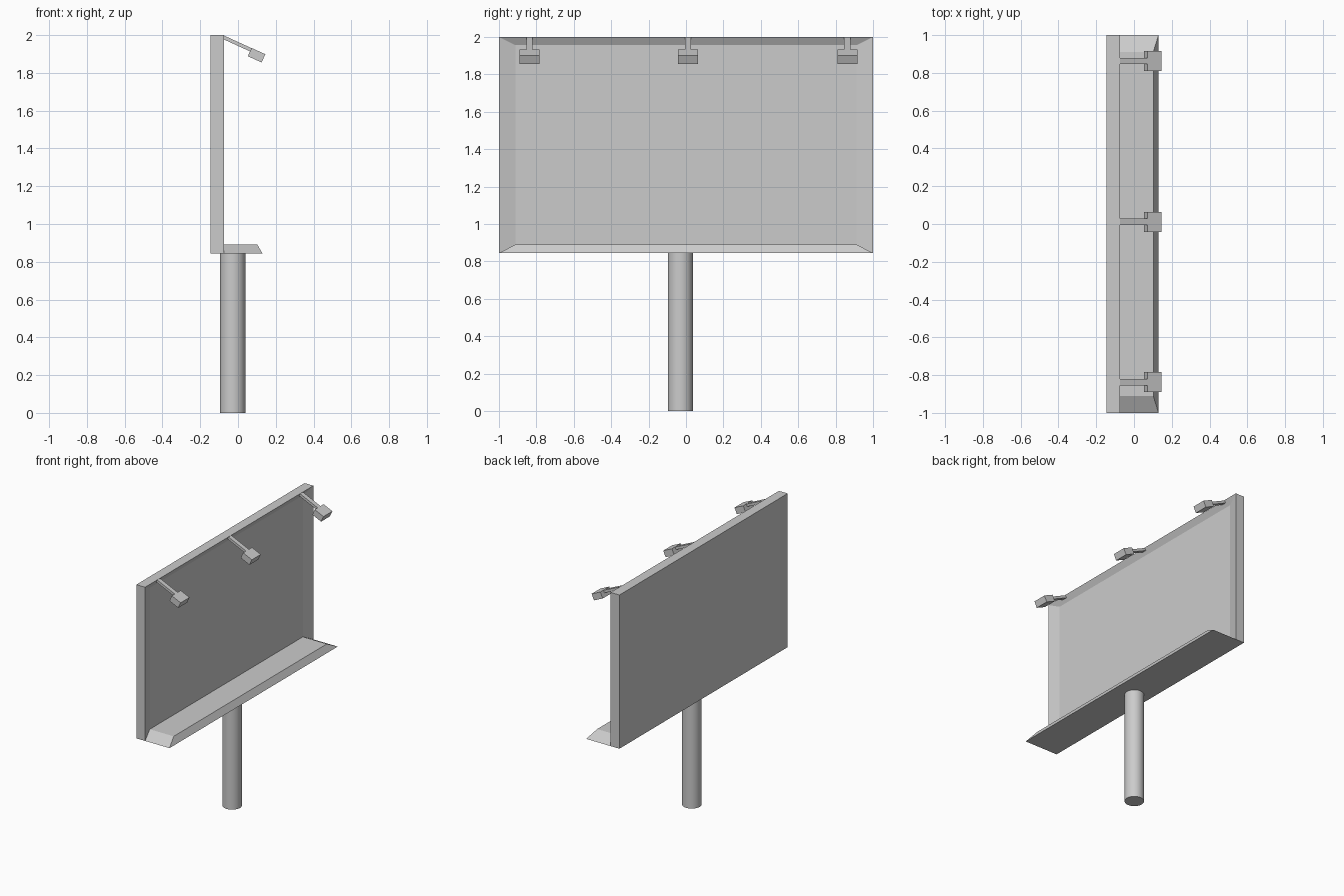
import bpy, bmesh, math
from mathutils import Vector

if "Cube" in bpy.data.objects:
    bpy.data.objects.remove(bpy.data.objects["Cube"])


def loft(name, rings):
    """Skin a list of equal-length vertex rings and cap both ends."""
    bm = bmesh.new()
    loops = [[bm.verts.new(p) for p in ring] for ring in rings]
    n = len(loops[0])
    for a, b in zip(loops, loops[1:]):
        for i in range(n):
            j = (i + 1) % n
            bm.faces.new((a[i], a[j], b[j], b[i]))
    bm.faces.new(loops[0])
    bm.faces.new(loops[-1])
    bmesh.ops.recalc_face_normals(bm, faces=bm.faces)
    mesh = bpy.data.meshes.new(name)
    bm.to_mesh(mesh)
    bm.free()
    obj = bpy.data.objects.new(name, mesh)
    bpy.context.collection.objects.link(obj)
    return obj


def rect_yz(x, half, z0, z1):
    return [(x, -half, z0), (x, half, z0), (x, half, z1), (x, -half, z1)]


def rect_xy(z, half, x0, x1):
    return [(x0, -half, z), (x1, -half, z), (x1, half, z), (x0, half, z)]


BOTTOM, LIP = 0.844, 0.891
RIM_X, RECESS_X = -0.073, -0.097

# Display board with a bevelled, shallow recess facing +x
loft("board", [rect_yz(-0.146, 1, BOTTOM, 2),
               rect_yz(RIM_X, 1, BOTTOM, 2),
               rect_yz(RECESS_X, 0.91, LIP, 1.955)])

# Ledge with sloping front and ends
loft("ledge", [rect_xy(BOTTOM, 1, RIM_X, 0.13),
               rect_xy(LIP, 0.91, RECESS_X, 0.102)])

# Support pole
bpy.ops.mesh.primitive_cylinder_add(vertices=32, radius=0.067, depth=BOTTOM,
                                    location=(-0.028, -0.03, BOTTOM / 2))
pole = bpy.context.object
pole.name = "pole"
bpy.ops.object.shade_smooth_by_angle()

# Tilted lamps: arm and head share one sloping top plane
TILT = math.radians(24.5)
ALONG = Vector((math.cos(TILT), 0, -math.sin(TILT)))
DOWN = Vector((-math.sin(TILT), 0, -math.cos(TILT)))
CORNER = Vector((0.072, 0, 1.932))


def tilted_box(name, y, half, start, end, top, bottom):
    profile = [CORNER + ALONG * s + DOWN * t for s, t in
               ((start, top), (end, top), (end, bottom), (start, bottom))]
    loft(name, [[p + Vector((0, y + side, 0)) for p in profile]
                for side in (-half, half)])


for i, y in enumerate((-0.836, 0.011, 0.862), 1):
    tilted_box(f"lamp_arm_{i}", y, 0.017, -0.161, 0.005, 0.001, 0.02)
    tilted_box(f"lamp_head_{i}", y, 0.053, 0, 0.08, 0, 0.048)
